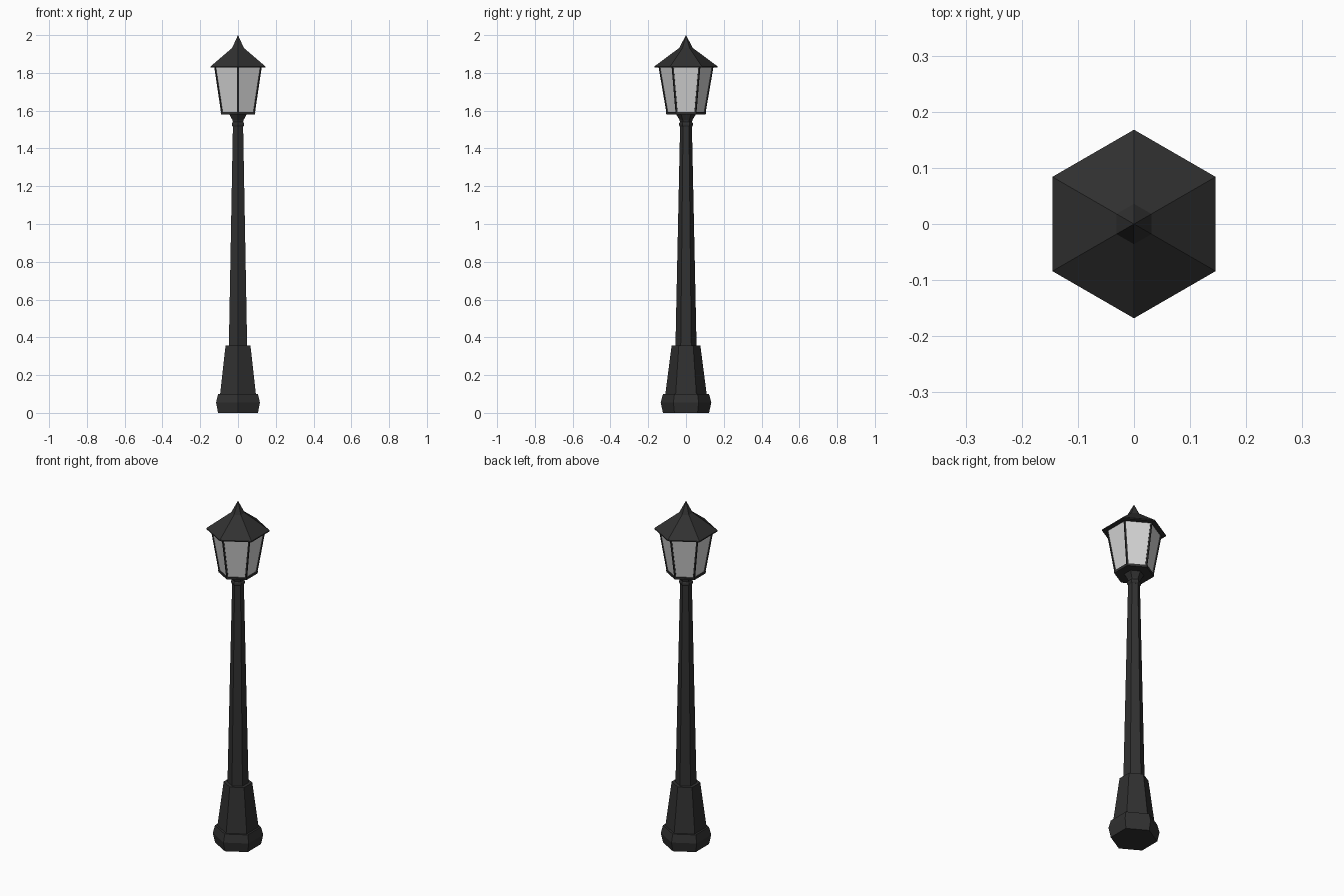
import bpy, bmesh, math

if "Cube" in bpy.data.objects:
    bpy.data.objects.remove(bpy.data.objects["Cube"])

SIDES = 6


def material(name, value):
    m = bpy.data.materials.new(name)
    m.diffuse_color = (value, value, value, 1)
    m.use_nodes = True
    m.node_tree.nodes["Principled BSDF"].inputs["Base Color"].default_value = m.diffuse_color
    return m


iron = material("dark iron", 0.03)
glass = material("pale glass", 0.66)


def ring(bm, r, z):
    # hexagon with corners on +y and -y
    return [bm.verts.new((r * math.cos(math.radians(90) + 2 * math.pi * i / SIDES),
                          r * math.sin(math.radians(90) + 2 * math.pi * i / SIDES), z))
            for i in range(SIDES)]


def hex_profile(name, profile, panes=False):
    """Closed hexagonal solid from (corner radius, height) pairs, bottom to top."""
    bm = bmesh.new()
    rings = [ring(bm, r, z) if r > 0 else [bm.verts.new((0, 0, z))] for r, z in profile]
    sides = []
    for a, b in zip(rings, rings[1:]):
        for i in range(SIDES):
            j = (i + 1) % SIDES
            quad = [a[i], a[j], b[j], b[i]] if len(b) > 1 else [a[i], a[j], b[0]]
            sides.append(bm.faces.new(quad))
    bm.faces.new(rings[0][::-1])
    if len(rings[-1]) > 1:
        bm.faces.new(rings[-1])
    bmesh.ops.recalc_face_normals(bm, faces=bm.faces[:])
    if panes:
        # frame posts left around recessed panes
        bmesh.ops.inset_individual(bm, faces=sides, thickness=0.010)
        bmesh.ops.inset_individual(bm, faces=sides, thickness=0.0005, depth=-0.005)
        for f in sides:
            f.material_index = 1
    me = bpy.data.meshes.new(name)
    bm.to_mesh(me)
    bm.free()
    me.materials.append(iron)
    me.materials.append(glass)
    ob = bpy.data.objects.new(name, me)
    bpy.context.collection.objects.link(ob)
    return ob


# Foot and tapered plinth
hex_profile("foot", [(0.122, 0), (0.134, 0.055), (0.122, 0.10)])
hex_profile("plinth", [(0.110, 0.095), (0.076, 0.357)])

# Post with collar and flared lantern support
hex_profile("post", [(0.056, 0.35), (0.031, 1.53)])
hex_profile("collar", [(0.032, 1.515), (0.037, 1.522), (0.037, 1.532), (0.032, 1.54)])
hex_profile("lantern_support", [(0.030, 1.535), (0.034, 1.55), (0.055, 1.585)])

# Lantern: bottom tray and glazed body
hex_profile("lantern_tray", [(0.104, 1.580), (0.106, 1.593)])
hex_profile("lantern_body", [(0.103, 1.585), (0.146, 1.835)], panes=True)

# Roof and pointed finial in one profile
hex_profile("roof", [(0.168, 1.828), (0.168, 1.834), (0.036, 1.932), (0, 2.0)])
